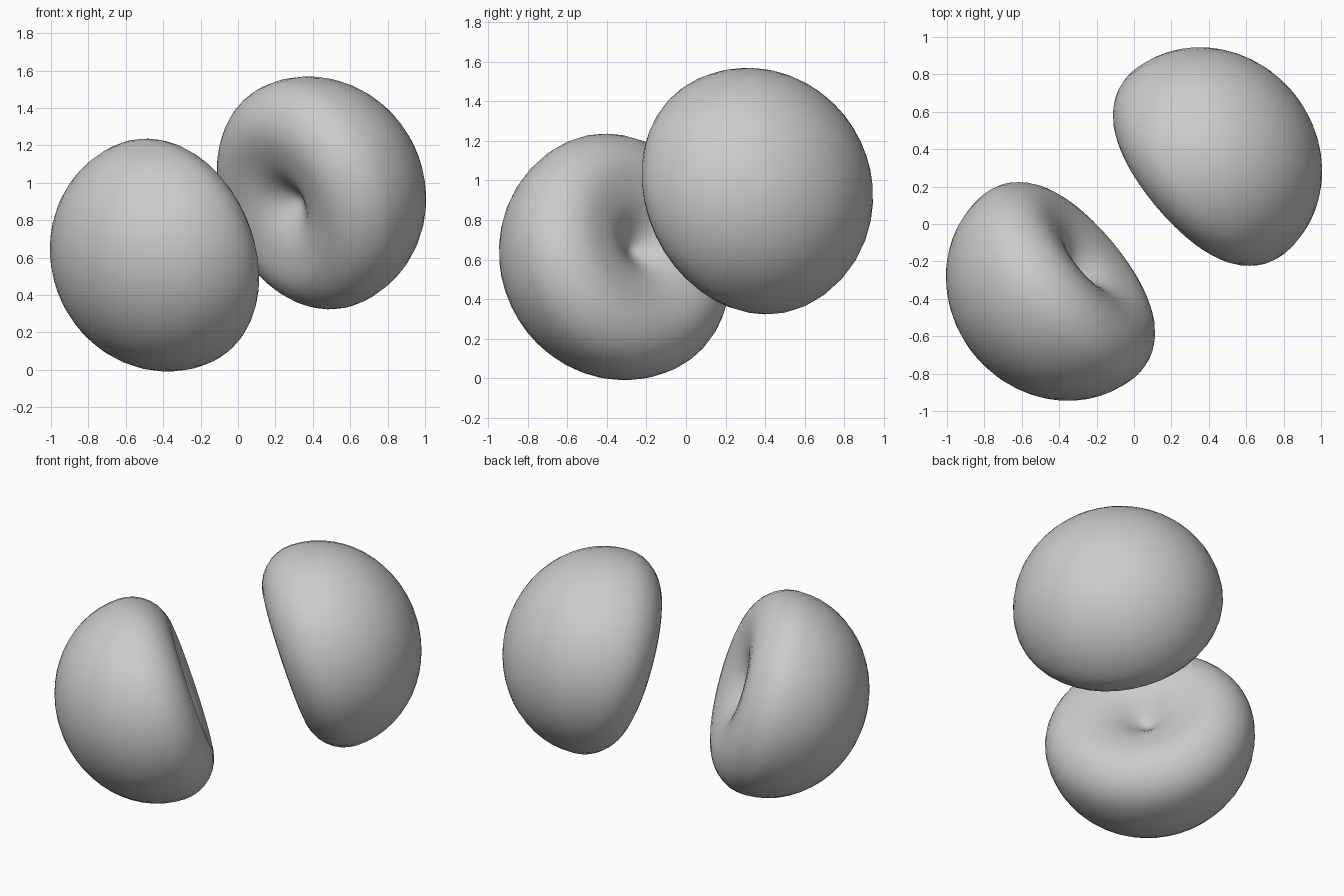
import bpy, bmesh, math
from mathutils import Vector, Matrix

if "Cube" in bpy.data.objects:
    bpy.data.objects.remove(bpy.data.objects["Cube"])

AXIS = Vector((0.73, 0.61, 0.31)).normalized()   # direction from one blob to the other
MID = Vector((0, 0, 0.78))                       # point of symmetry
OFFSET = Vector((-0.378, -0.312, -0.15))         # blob centre relative to MID

# Half profile as (distance from axis, height along axis)
profile = []
for i in range(15):                              # round back
    t = math.pi / 2 * i / 14
    profile.append((0.635 * math.sin(t), -0.03 - 0.58 * math.cos(t)))
for i in range(1, 10):                           # rounded rim
    t = math.radians(100) * i / 9
    profile.append((0.385 + 0.25 * math.cos(t), -0.03 + 0.25 * math.sin(t)))
profile += [(0.28, 0.207), (0.22, 0.19), (0.165, 0.165),
            (0.115, 0.13), (0.07, 0.095), (0.03, 0.07), (0, 0.06)]  # dimple


def blob(name, centre, axis, segments=40):
    bm = bmesh.new()
    verts = [bm.verts.new((r, 0, z)) for r, z in profile]
    edges = [bm.edges.new(p) for p in zip(verts, verts[1:])]
    bmesh.ops.spin(bm, geom=verts + edges, cent=(0, 0, 0), axis=(0, 0, 1),
                   angle=math.tau, steps=segments, use_duplicate=False)
    bmesh.ops.remove_doubles(bm, verts=bm.verts, dist=0.0005)
    bmesh.ops.recalc_face_normals(bm, faces=bm.faces)
    turn = axis.to_track_quat('Z', 'Y').to_matrix().to_4x4()
    bm.transform(Matrix.Translation(centre) @ turn)
    for f in bm.faces:
        f.smooth = True
    mesh = bpy.data.meshes.new(name)
    bm.to_mesh(mesh)
    bm.free()
    bpy.context.collection.objects.link(bpy.data.objects.new(name, mesh))


# Two dimpled blobs facing each other
blob("lower_blob", MID + OFFSET, AXIS)
blob("upper_blob", MID - OFFSET, -AXIS)
